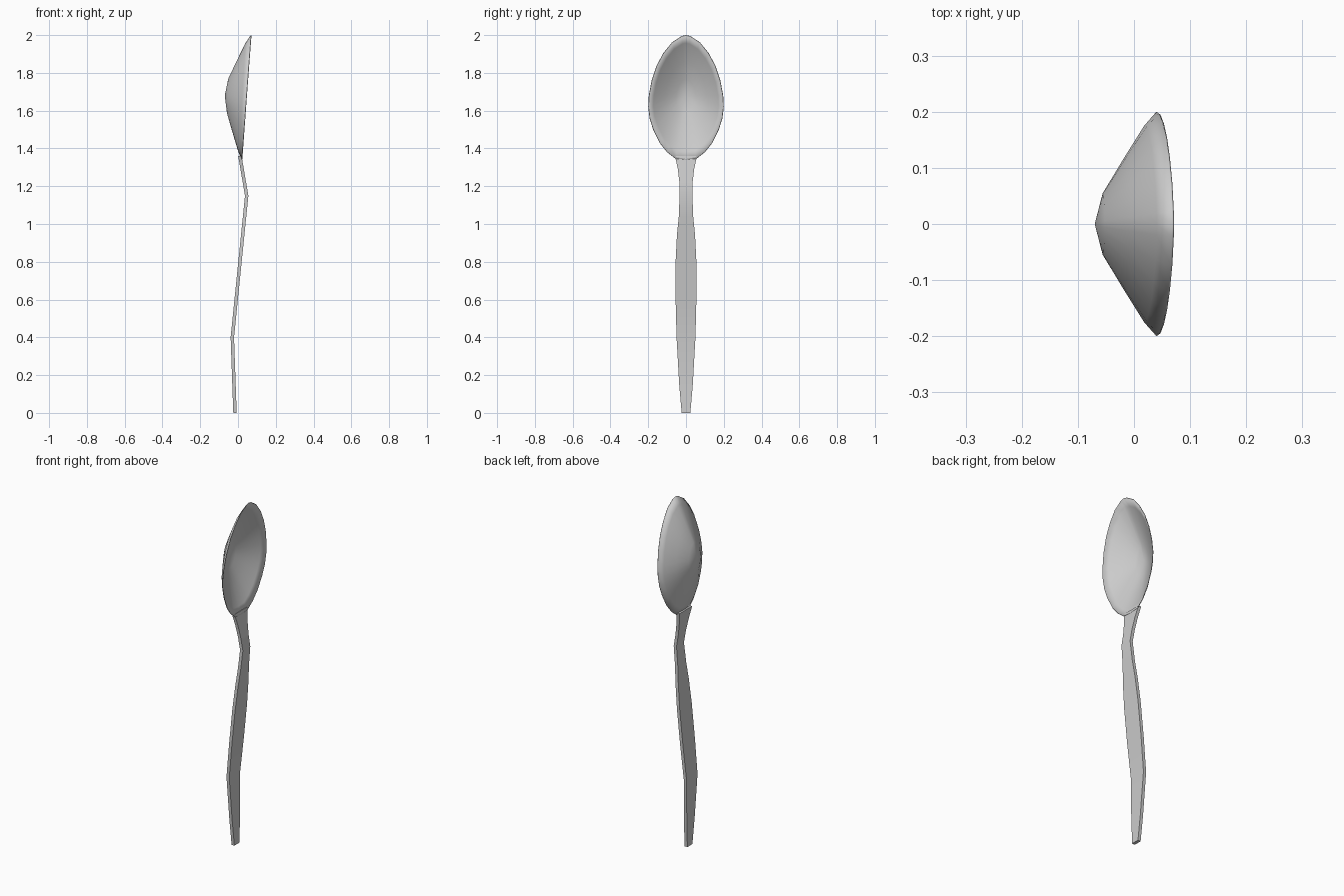
import bpy, bmesh, math

cube = bpy.data.objects.get("Cube")
if cube:
    bpy.data.objects.remove(cube, do_unlink=True)

# Material
grey = bpy.data.materials.new("light grey")
grey.use_nodes = True
grey.diffuse_color = (0.6, 0.6, 0.6, 1)
grey.node_tree.nodes["Principled BSDF"].inputs["Base Color"].default_value = (0.6, 0.6, 0.6, 1)


def finish(name, bm):
    """Turn a bmesh into a smooth-shaded grey object."""
    bmesh.ops.recalc_face_normals(bm, faces=bm.faces)
    mesh = bpy.data.meshes.new(name)
    bm.to_mesh(mesh)
    bm.free()
    mesh.materials.append(grey)
    obj = bpy.data.objects.new(name, mesh)
    bpy.context.collection.objects.link(obj)
    bpy.ops.object.select_all(action="DESELECT")
    obj.select_set(True)
    bpy.context.view_layer.objects.active = obj
    bpy.ops.object.shade_smooth_by_angle(angle=math.radians(35))
    return obj


def lerp(table, t):
    """Piecewise linear lookup in a list of (key, value)."""
    for (a, u), (b, v) in zip(table, table[1:]):
        if t <= b:
            return u + (v - u) * (t - a) / (b - a)
    return table[-1][1]


# Bowl: rings shrinking from the rim outline to the deepest point
DEEP_X, DEEP_Z = -0.07, 1.68
half = [(0.022, 1.995), (0.073, 1.963), (0.12, 1.905), (0.155, 1.84), (0.182, 1.76),
        (0.197, 1.68), (0.2, 1.62), (0.193, 1.56), (0.174, 1.50), (0.14, 1.43),
        (0.1, 1.38), (0.055, 1.345)]
rim = [(0, 2.0)] + half + [(0, 1.34)] + [(-y, z) for y, z in reversed(half)]
rings = [(1, 1), (0.875, 0.8), (0.575, 0.46), (0.275, 0.13)]   # (scale, depth share)

bm = bmesh.new()
loops = []
for scale, share in rings:
    loop = []
    for y, z in rim:
        rim_x = 0.02 + 0.074 * (z - 1.35)
        loop.append(bm.verts.new((DEEP_X + share * (rim_x - DEEP_X), y * scale,
                                  DEEP_Z + scale * (z - DEEP_Z))))
    loops.append(loop)
n = len(rim)
for outer, inner in zip(loops, loops[1:]):
    for i in range(n):
        j = (i + 1) % n
        bm.faces.new((outer[i], outer[j], inner[j], inner[i]))
apex = bm.verts.new((DEEP_X, 0, DEEP_Z))
for i in range(n):
    bm.faces.new((loops[-1][i], loops[-1][(i + 1) % n], apex))
bowl = finish("bowl", bm)

# Thin wall, grown towards the hollow side
apex_normal = bowl.data.vertices[len(bowl.data.vertices) - 1].normal
shell = bowl.modifiers.new("wall", "SOLIDIFY")
shell.thickness = 0.004
shell.offset = -1 if apex_normal.x < 0 else 1

# Handle: flat bar with a bent centre line and a varying width
bend = [(0, -0.016), (0.4, -0.03), (1.15, 0.046), (1.36, 0.01)]
width = [(0, 0.023), (0.15, 0.036), (0.4, 0.05), (0.6, 0.055), (0.8, 0.055), (0.94, 0.048),
         (1.04, 0.038), (1.15, 0.034), (1.22, 0.035), (1.29, 0.043), (1.36, 0.058)]
THICK = 0.009

bm = bmesh.new()
sections = []
for z, w in width:
    x = lerp(bend, z)
    sections.append([bm.verts.new((x + sx * THICK, sy * w, z))
                     for sx, sy in ((-1, -1), (1, -1), (1, 1), (-1, 1))])
for low, high in zip(sections, sections[1:]):
    for i in range(4):
        j = (i + 1) % 4
        bm.faces.new((low[i], low[j], high[j], high[i]))
bm.faces.new(sections[0])
bm.faces.new(sections[-1])
finish("handle", bm)
